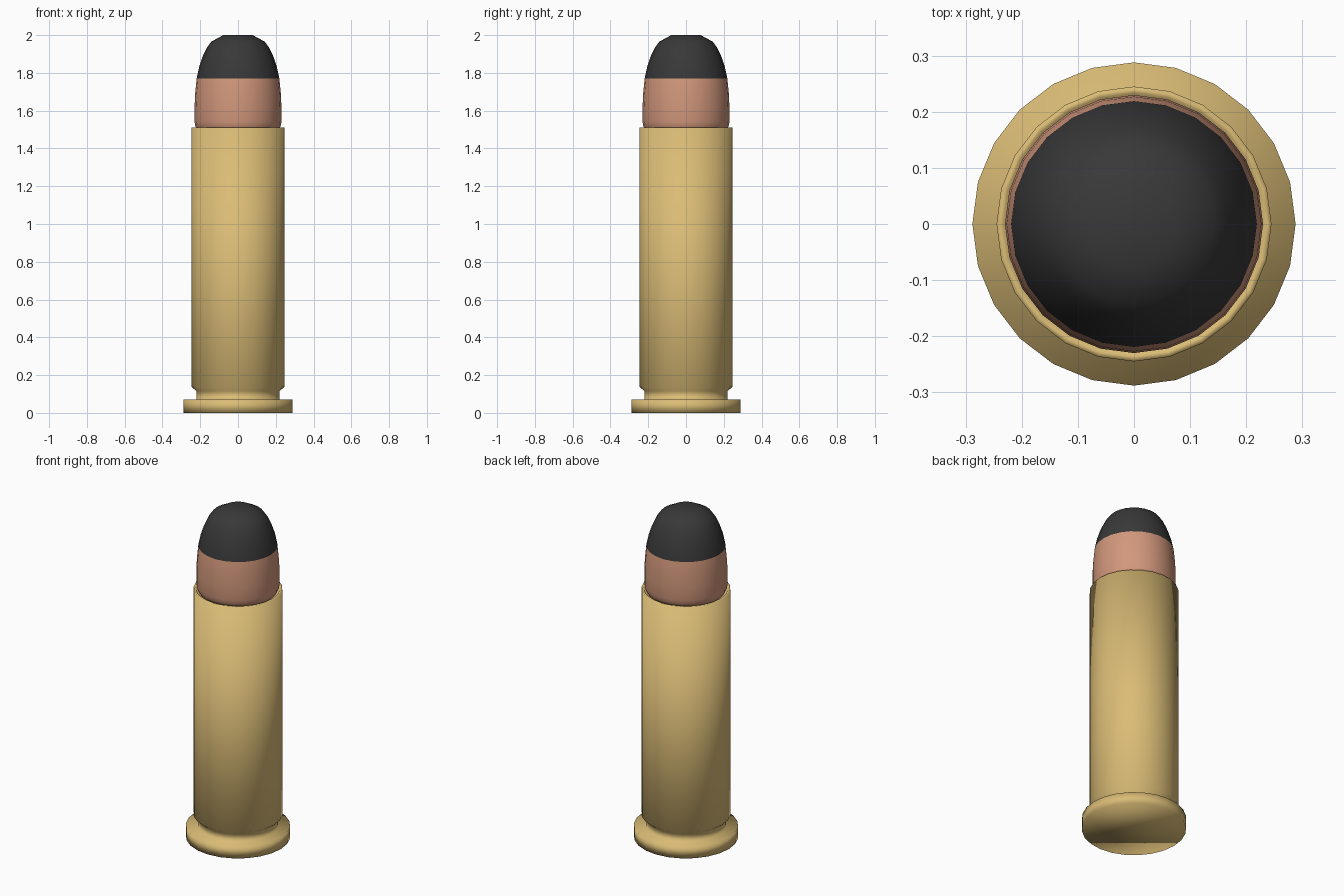
import bpy
import bmesh
from math import cos, sin, tau

SIDES = 24

cube = bpy.data.objects.get("Cube")
if cube:
    bpy.data.objects.remove(cube)


def material(name, rgb):
    mat = bpy.data.materials.new(name)
    mat.use_nodes = True
    colour = (*rgb, 1)
    mat.diffuse_color = colour
    mat.node_tree.nodes["Principled BSDF"].inputs["Base Color"].default_value = colour
    return mat


def lathe(name, profile, mats, split_z=None):
    """Turn a (radius, height) profile about z, capped at both ends."""
    bm = bmesh.new()
    rings = []
    for r, z in profile:
        rings.append([bm.verts.new((r * cos(tau * i / SIDES), r * sin(tau * i / SIDES), z))
                      for i in range(SIDES)])
    for low, high in zip(rings, rings[1:]):
        for i in range(SIDES):
            j = (i + 1) % SIDES
            bm.faces.new((low[i], low[j], high[j], high[i]))
    bm.faces.new(rings[0][::-1])
    bm.faces.new(rings[-1])
    for face in bm.faces:
        face.smooth = True
        if split_z and face.calc_center_median().z > split_z:
            face.material_index = 1
    mesh = bpy.data.meshes.new(name)
    bm.to_mesh(mesh)
    bm.free()
    for mat in mats:
        mesh.materials.append(mat)
    obj = bpy.data.objects.new(name, mesh)
    bpy.context.collection.objects.link(obj)
    return obj


brass = material("brass", (0.70, 0.50, 0.18))
copper = material("copper", (0.64, 0.31, 0.20))
black = material("black tip", (0.04, 0.04, 0.04))

# Case: rim, extraction groove, straight wall and mouth
lathe("case", [(0.288, 0), (0.288, 0.07), (0.22, 0.07), (0.22, 0.115),
               (0.245, 0.137), (0.245, 1.51), (0.233, 1.51), (0.225, 1.495)], [brass])

# Bullet: copper jacket below, black nose above
lathe("bullet", [(0.215, 1.497), (0.225, 1.515), (0.23, 1.54), (0.23, 1.62), (0.227, 1.69),
                 (0.219, 1.77), (0.206, 1.83), (0.188, 1.885), (0.167, 1.93),
                 (0.142, 1.965), (0.078, 2.0)], [copper, black], split_z=1.77)
